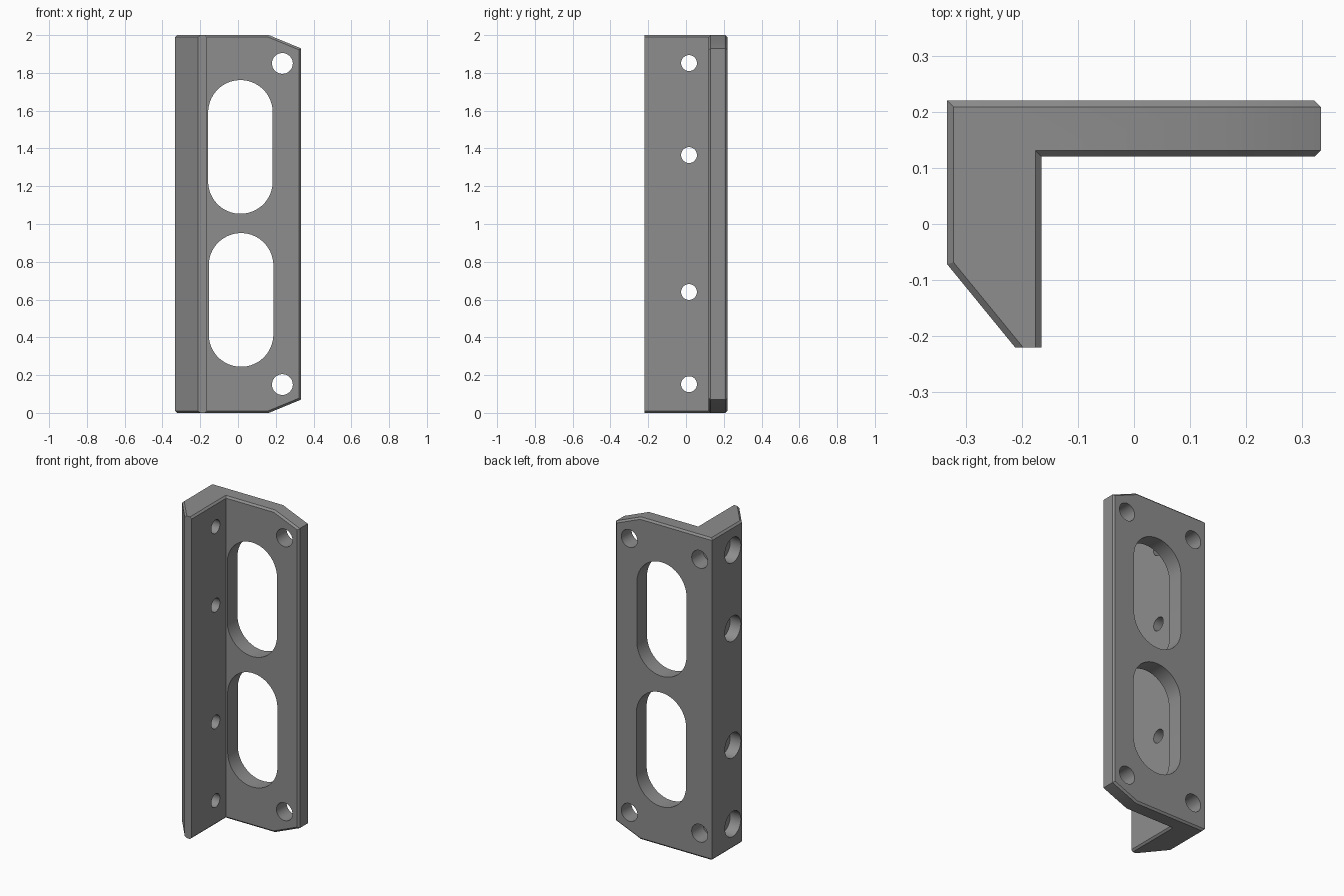
import bpy, bmesh, math
from mathutils import Vector, Matrix

if "Cube" in bpy.data.objects:
    bpy.data.objects.remove(bpy.data.objects["Cube"])

grey = bpy.data.materials.new("grey")
grey.diffuse_color = (0.27, 0.27, 0.27, 1)
grey.use_nodes = True
grey.node_tree.nodes["Principled BSDF"].inputs["Base Color"].default_value = grey.diffuse_color

# L-shaped profile, extruded upward
profile = [(-0.333, 0.22), (-0.333, -0.072), (-0.212, -0.22), (-0.165, -0.22),
           (-0.165, 0.12), (0.333, 0.12), (0.333, 0.22)]
bm = bmesh.new()
base = bm.faces.new([bm.verts.new((x, y, 0)) for x, y in profile])
top = bmesh.ops.extrude_face_region(bm, geom=[base])
bmesh.ops.translate(bm, vec=(0, 0, 2),
                    verts=[v for v in top["geom"] if isinstance(v, bmesh.types.BMVert)])

# Sloped corners at the free end of the plate
for z, s in ((2, 1), (0, -1)):
    cut = bmesh.ops.bisect_plane(bm, geom=bm.verts[:] + bm.edges[:] + bm.faces[:],
                                 plane_co=(0.163, 0, z), plane_no=(0.07, 0, s * 0.17),
                                 clear_outer=True)
    bmesh.ops.holes_fill(bm, edges=[e for e in bm.edges if e.is_boundary])
bmesh.ops.recalc_face_normals(bm, faces=bm.faces)


# Chamfer the end outlines, the slopes and the free vertical edges
def chamfered(edge):
    a, b = (v.co for v in edge.verts)
    if max(a.y, b.y) < -0.21:
        return False                      # narrow tip stays sharp
    if abs(a.x - b.x) < 1e-4 and min(a.x, b.x) > 0.1:
        return abs(a.z - b.z) > 0.1       # only the uprights at the free end
    return abs(a.z - b.z) < 1e-4 or abs(a.x - b.x) > 0.1


bmesh.ops.bevel(bm, geom=[e for e in bm.edges if chamfered(e)], offset=0.011,
                offset_type='OFFSET', segments=1, affect='EDGES')
mesh = bpy.data.meshes.new("bracket")
bm.to_mesh(mesh)
bm.free()
bracket = bpy.data.objects.new("bracket", mesh)
bpy.context.collection.objects.link(bracket)
mesh.materials.append(grey)


# Rounded cutter: a circle (or stadium when half > 0) swept from start along axis
def cutter(name, start, direction, length, r, half=0.0, n=48):
    d = Vector(direction)
    side = Vector((0, 0, 1)).cross(d)
    cb = bmesh.new()
    ring = []
    for i in range(n):
        a = 2 * math.pi * (i + 0.5) / n
        z = r * math.sin(a) + math.copysign(half, math.sin(a))
        ring.append(cb.verts.new(Vector(start) + side * (r * math.cos(a)) + Vector((0, 0, z))))
    face = cb.faces.new(ring)
    ext = bmesh.ops.extrude_face_region(cb, geom=[face])
    bmesh.ops.translate(cb, vec=d * length,
                        verts=[v for v in ext["geom"] if isinstance(v, bmesh.types.BMVert)])
    bmesh.ops.recalc_face_normals(cb, faces=cb.faces)
    me = bpy.data.meshes.new(name)
    cb.to_mesh(me)
    cb.free()
    me.materials.append(grey)
    ob = bpy.data.objects.new(name, me)
    bpy.context.collection.objects.link(ob)
    ob.hide_render = True
    return ob


cutters = []
# Two long slots in the plate
for x, z in ((0.013, 1.408), (0.016, 0.598)):
    cutters.append(cutter("slot_cutter", (x, 0.3, z), (0, -1, 0), 0.25, 0.171, 0.183))
# Plate holes: through at the free end, blind behind the leg
for z in (0.15, 1.85):
    cutters.append(cutter("plate_hole_cutter", (0.235, 0.3, z), (0, -1, 0), 0.25, 0.055))
    cutters.append(cutter("blind_hole_cutter", (-0.248, 0.3, z), (0, -1, 0), 0.19, 0.055))
# Leg holes, counterbored from the outer side
for z in (0.152, 0.64, 1.365, 1.852):
    cutters.append(cutter("leg_hole_cutter", (-0.4, 0.016, z), (1, 0, 0), 0.3, 0.042))
    cutters.append(cutter("counterbore_cutter", (-0.4, 0.016, z), (1, 0, 0), 0.14, 0.078))

bpy.context.view_layer.objects.active = bracket
bracket.select_set(True)
for c in cutters:
    mod = bracket.modifiers.new("cut", 'BOOLEAN')
    mod.operation, mod.solver, mod.object = 'DIFFERENCE', 'EXACT', c
    bpy.ops.object.modifier_apply(modifier=mod.name)
    bpy.data.objects.remove(c)

bpy.ops.object.select_all(action='DESELECT')
bracket.select_set(True)
bpy.ops.object.shade_smooth_by_angle(angle=math.radians(25))
